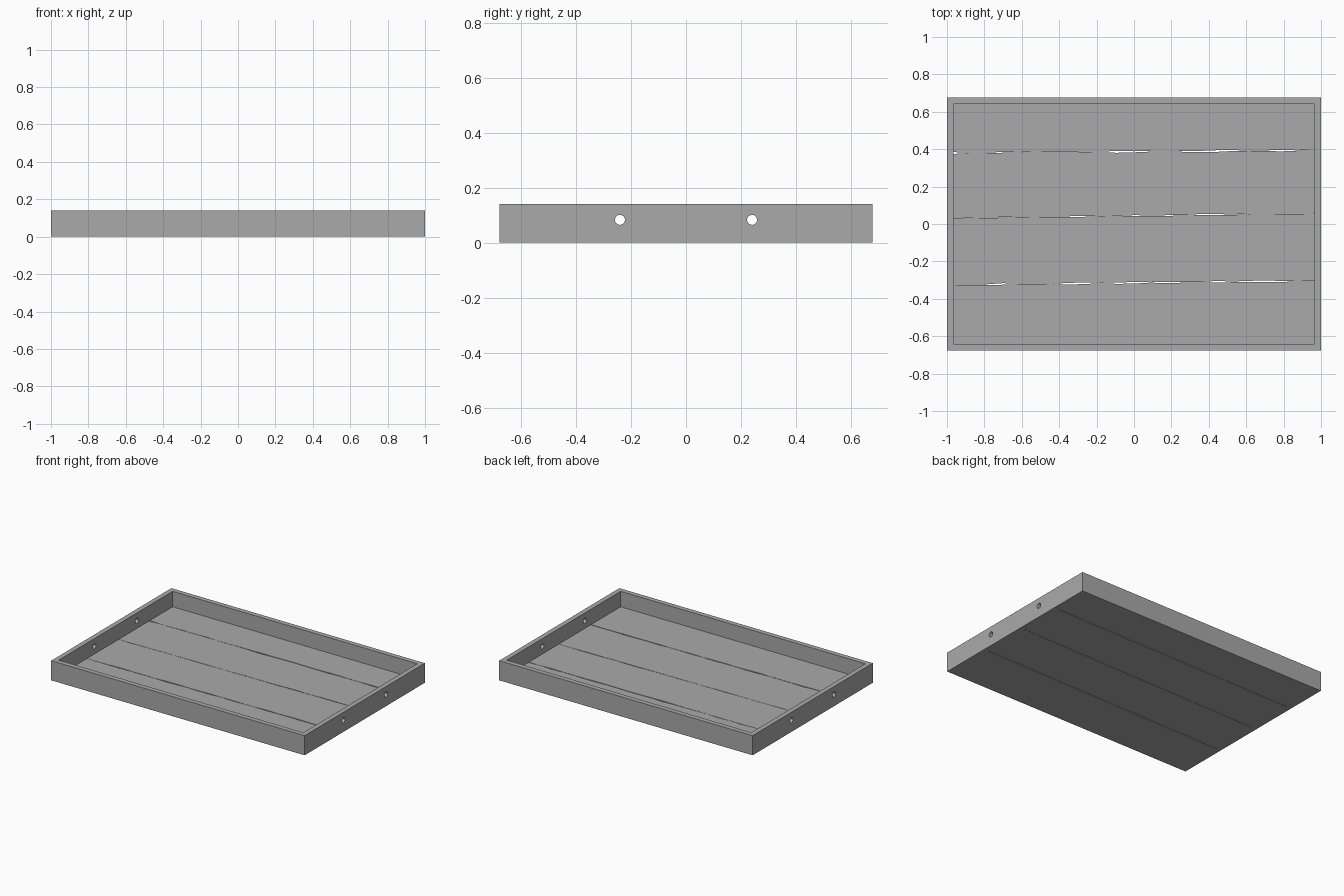
import bpy
import bmesh
import math
import random
from mathutils import Matrix

random.seed(4)

old = bpy.data.objects.get("Cube")
if old:
    bpy.data.objects.remove(old, do_unlink=True)

LENGTH, DEPTH, HEIGHT = 2.0, 1.354, 0.14
WALL, FLOOR = 0.035, 0.03
IN_X, IN_Y = LENGTH / 2 - WALL, DEPTH / 2 - WALL

grey = bpy.data.materials.new("plain grey")
grey.use_nodes = True
colour = (0.4, 0.4, 0.4, 1)
grey.diffuse_color = colour
grey.node_tree.nodes["Principled BSDF"].inputs["Base Color"].default_value = colour


def add_object(name, bm):
    bmesh.ops.recalc_face_normals(bm, faces=bm.faces)
    mesh = bpy.data.meshes.new(name)
    bm.to_mesh(mesh)
    bm.free()
    mesh.materials.append(grey)
    obj = bpy.data.objects.new(name, mesh)
    bpy.context.collection.objects.link(obj)
    return obj


# Rectangular frame: a tube of four walls
def rim(bm, x, y, z):
    return [bm.verts.new((sx * x, sy * y, z))
            for sx, sy in ((-1, -1), (1, -1), (1, 1), (-1, 1))]


bm = bmesh.new()
rings = [rim(bm, LENGTH / 2, DEPTH / 2, 0), rim(bm, LENGTH / 2, DEPTH / 2, HEIGHT),
         rim(bm, IN_X, IN_Y, HEIGHT), rim(bm, IN_X, IN_Y, 0)]
for i, a in enumerate(rings):
    b = rings[(i + 1) % 4]
    for j in range(4):
        k = (j + 1) % 4
        bm.faces.new((a[j], a[k], b[k], b[j]))
frame = add_object("frame", bm)

# Round rope holes through both end walls
bm = bmesh.new()
for y in (-0.24, 0.24):
    place = Matrix.Translation((0, y, 0.083)) @ Matrix.Rotation(math.pi / 2, 4, "Y")
    bmesh.ops.create_cone(bm, cap_ends=True, segments=32, radius1=0.018,
                          radius2=0.018, depth=LENGTH + 0.2, matrix=place)
cutter = add_object("hole_cutter", bm)
cutter.hide_render = True
cutter.hide_set(True)
cut = frame.modifiers.new("holes", "BOOLEAN")
cut.operation = "DIFFERENCE"
cut.solver = "EXACT"
cut.object = cutter


# Floor planks with slightly ragged edges and narrow gaps between them
STEPS = 22
XS = [-IN_X + 2 * IN_X * i / STEPS for i in range(STEPS + 1)]


def seam(y_left, y_right, gap):
    low, high = [], []
    for i in range(STEPS + 1):
        y = y_left + (y_right - y_left) * i / STEPS + random.uniform(-0.002, 0.002)
        half = random.uniform(0.001, gap) / 2
        low.append(y - half)
        high.append(y + half)
    return low, high


def plank(name, front, back):
    bm = bmesh.new()
    outline = list(zip(XS, front)) + list(zip(XS, back))[::-1]
    base = bm.faces.new([bm.verts.new((x, y, 0)) for x, y in outline])
    top = bmesh.ops.extrude_face_region(bm, geom=[base])["geom"]
    bmesh.ops.translate(bm, vec=(0, 0, FLOOR),
                        verts=[v for v in top if isinstance(v, bmesh.types.BMVert)])
    add_object(name, bm)


seams = [seam(-0.325, -0.305, 0.010), seam(0.032, 0.057, 0.005), seam(0.38, 0.395, 0.010)]
fronts = [[-IN_Y] * (STEPS + 1)] + [s[1] for s in seams]
backs = [s[0] for s in seams] + [[IN_Y] * (STEPS + 1)]
for i, (front, back) in enumerate(zip(fronts, backs)):
    plank(f"floor_plank_{i + 1}", front, back)
